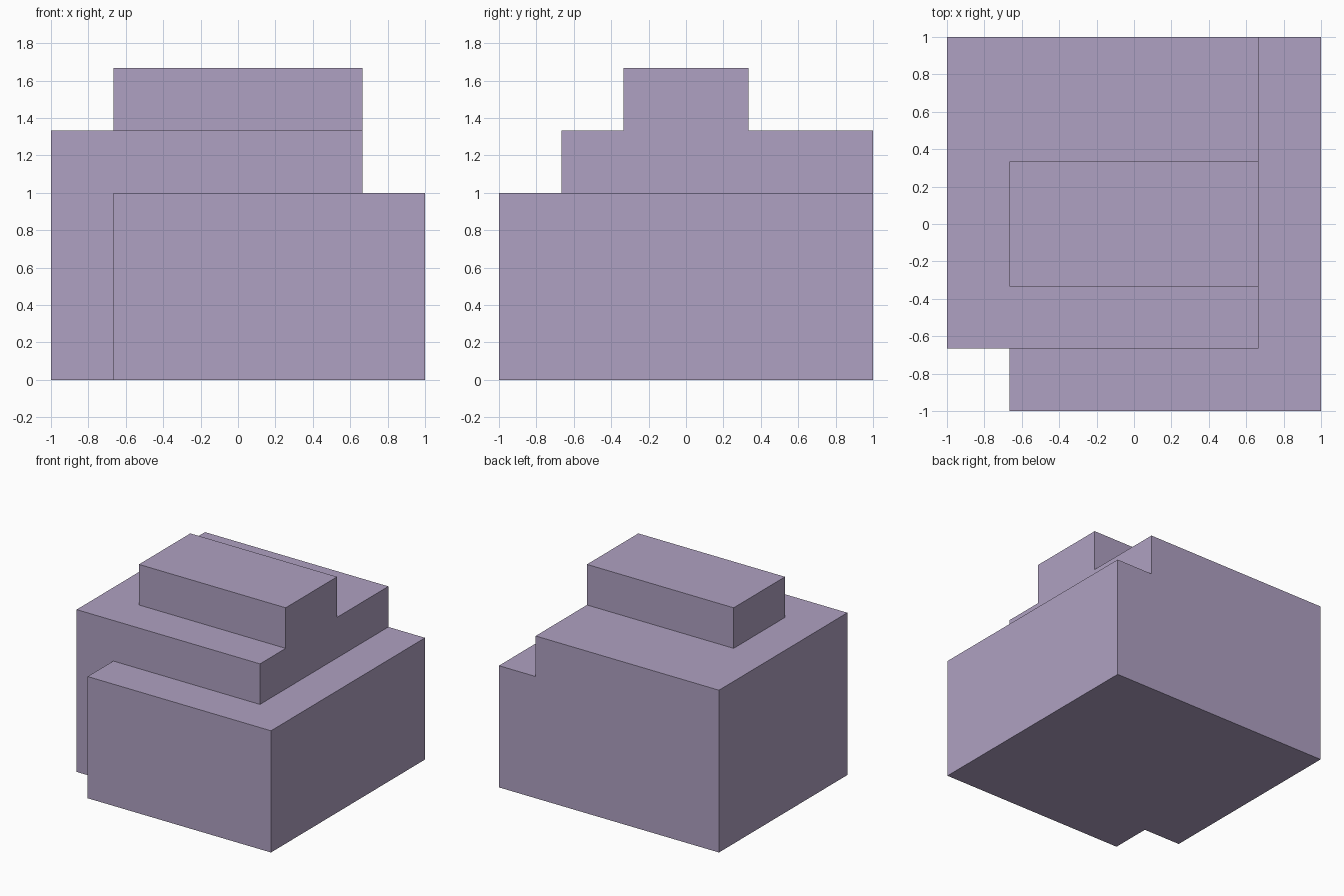
import bpy, bmesh
from mathutils import Vector

if "Cube" in bpy.data.objects:
    bpy.data.objects.remove(bpy.data.objects["Cube"])

U = 1 / 3  # the whole model sits on a one-third grid

# Blocks as (min, max) corners in grid units
BLOCKS = [
    ((-2, -3, 0), (3, 3, 3)),   # base, front part
    ((-3, -2, 0), (3, 3, 3)),   # base, rear part (leaves the corner notch)
    ((-3, -2, 3), (2, 3, 4)),   # middle tier, flush with back and left
    ((-2, -1, 4), (2, 1, 5)),   # top tier, flush with middle tier on the right
]

cells = {(x, y, z)
         for lo, hi in BLOCKS
         for x in range(lo[0], hi[0])
         for y in range(lo[1], hi[1])
         for z in range(lo[2], hi[2])}

# Skin only the exposed sides, so the tiers join as one clean solid
bm = bmesh.new()
for cell in cells:
    centre = Vector(cell) + Vector((0.5, 0.5, 0.5))
    for axis in range(3):
        for sign in (-1, 1):
            n = [0, 0, 0]
            n[axis] = sign
            if tuple(c + d for c, d in zip(cell, n)) in cells:
                continue
            u, v = Vector((0, 0, 0)), Vector((0, 0, 0))
            u[(axis + 1) % 3] = 0.5
            v[(axis + 2) % 3] = 0.5 * sign
            mid = centre + Vector(n) * 0.5
            bm.faces.new([bm.verts.new((mid + a * u + b * v) * U)
                          for a, b in ((-1, -1), (1, -1), (1, 1), (-1, 1))])
bmesh.ops.remove_doubles(bm, verts=bm.verts, dist=1e-4)
bmesh.ops.dissolve_limit(bm, angle_limit=0.01, verts=bm.verts, edges=bm.edges)
bmesh.ops.recalc_face_normals(bm, faces=bm.faces)

mesh = bpy.data.meshes.new("stepped_block")
bm.to_mesh(mesh)
bm.free()

# Single flat colour
mat = bpy.data.materials.new("pale purple")
mat.diffuse_color = (0.429, 0.356, 0.539, 1)
mat.use_nodes = True
mat.node_tree.nodes["Principled BSDF"].inputs["Base Color"].default_value = mat.diffuse_color
mesh.materials.append(mat)

obj = bpy.data.objects.new("stepped_block", mesh)
bpy.context.collection.objects.link(obj)
